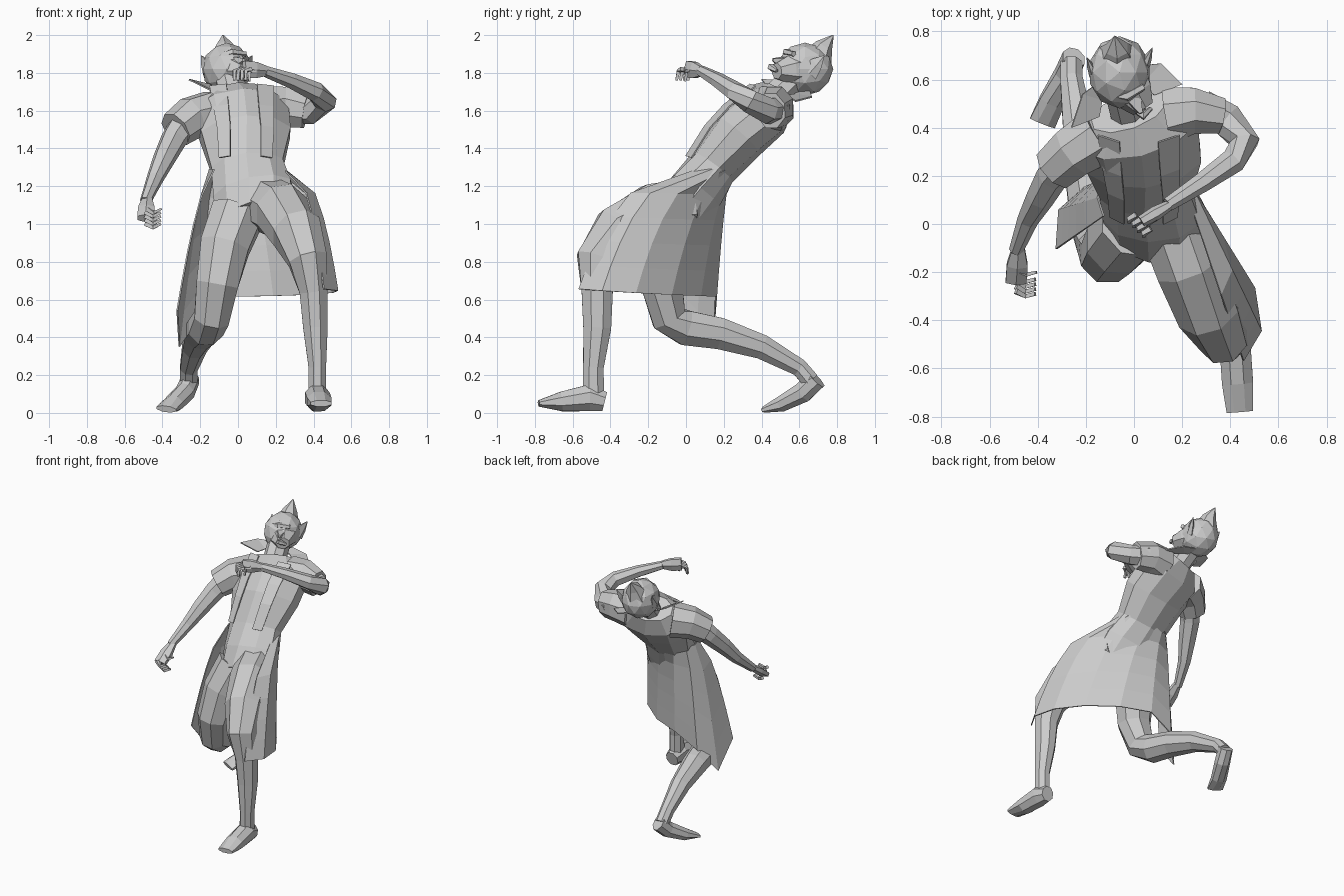
import bpy, bmesh, math
from mathutils import Vector

cube = bpy.data.objects.get("Cube")
if cube:
    bpy.data.objects.remove(cube)

shade = (.6, .6, .6, 1)
gray = bpy.data.materials.new("plain gray")
gray.use_nodes = True
gray.diffuse_color = shade
gray.node_tree.nodes["Principled BSDF"].inputs["Base Color"].default_value = shade

ACROSS = Vector((1, 0, 0))
ALONG = Vector((0, 1, 0))
UP = Vector((0, 0, 1))


def finish(name, bm):
    bmesh.ops.recalc_face_normals(bm, faces=bm.faces)
    mesh = bpy.data.meshes.new(name)
    bm.to_mesh(mesh)
    bm.free()
    mesh.materials.append(gray)
    part = bpy.data.objects.new(name, mesh)
    bpy.context.collection.objects.link(part)
    return part


def blend(values, t):
    """Sample evenly spaced values at t between zero and one."""
    position = t * (len(values) - 1)
    k = min(int(position), len(values) - 2)
    return values[k] + (values[k + 1] - values[k]) * (position - k)


def bridge(bm, rings, closed):
    for lower, upper in zip(rings, rings[1:]):
        count = len(lower)
        for i in range(count if closed else count - 1):
            j = (i + 1) % count
            bm.faces.new((lower[i], lower[j], upper[j], upper[i]))


def loft(name, points, radii, flat=(1, 1), sides=8, side=ACROSS, yaw=(0, 0)):
    """Elliptical rings along a path; radius, flatness and yaw blend along it."""
    bm = bmesh.new()
    points = [Vector(p) for p in points]
    last = len(points) - 1
    rings = []
    for k, point in enumerate(points):
        t = k / last
        tangent = (points[min(k + 1, last)] - points[max(k - 1, 0)]).normalized()
        wide = side + ALONG * blend(yaw, t)
        wide = (wide - tangent * wide.dot(tangent)).normalized()
        radius = blend(radii, t)
        wide, deep = wide * radius, tangent.cross(wide) * radius * blend(flat, t)
        angles = [math.tau * (i + .5) / sides for i in range(sides)]
        rings.append([bm.verts.new(point + wide * math.cos(a) + deep * math.sin(a)) for a in angles])
    bridge(bm, rings, True)
    bm.faces.new(rings[0])
    bm.faces.new(rings[-1])
    return finish(name, bm)


def sheet(name, rows):
    """Thin cloth through rows of points."""
    bm = bmesh.new()
    bridge(bm, [[bm.verts.new(p) for p in row] for row in rows], False)
    part = finish(name, bm)
    cloth = part.modifiers.new("cloth thickness", "SOLIDIFY")
    cloth.thickness = .008
    cloth.offset = 0


def arc(center, toward_left, toward_back, angle):
    return Vector(center) + Vector(toward_left) * math.cos(angle) + Vector(toward_back) * math.sin(angle)


# Leaning torso and neck
loft("torso", [(.1, -.03, 1.04), (.08, .05, 1.17), (.05, .14, 1.3), (.04, .27, 1.47),
               (.01, .4, 1.6), (-.02, .47, 1.68)],
     (.22, .22, .2, .25, .27, .17), (.7, .6), 10, yaw=(-.3, .3))
loft("neck", [(-.02, .46, 1.66), (-.04, .54, 1.74), (-.05, .6, 1.8)], (.08, .08))

# Head tipped back, with jaw, face details, pointed ears and hair peak
head = Vector((-.06, .63, 1.82))
bm = bmesh.new()
bmesh.ops.create_icosphere(bm, subdivisions=2, radius=1)
for vert in bm.verts:
    vert.co = head + Vector((vert.co.x * .13, vert.co.y * .15, vert.co.z * .14))
finish("head", bm)
chin = Vector((.04, .48, 1.81))
loft("jaw", [head, head.lerp(chin, .6), chin], (.12, .09, .05), (.9, .9), 7)
nose_tip = Vector((.03, .46, 1.87))
loft("nose", [head.lerp(nose_tip, .6), nose_tip], (.05, .01), sides=4)
loft("lips", [chin - ACROSS * .05, chin + Vector((0, -.03, .02)), chin + ACROSS * .03],
     (.01, .02, .01), sides=5, side=UP)
loft("brow", [(-.1, .54, 1.89), (-.03, .53, 1.91), (.04, .57, 1.9)], (.015, .02, .015), sides=5, side=UP)
for label, s in (("left", 1), ("right", -1)):
    root = head + Vector((s * .1, s * .02, -.01))
    tip = head + Vector((s * .135, .08 + s * .02, .07))
    loft(label + "_ear", [root, root.lerp(tip, .5), tip], (.06, .04, .004), (.4, .4), 5, UP)
loft("hair_peak", [(-.07, .69, 1.86), (-.07, .73, 1.94), (-.08, .78, 2)], (.09, .05, .003), sides=6)

# Legs: front one planted, rear one bent
loft("left_leg", [(.16, 0, 1.1), (.23, -.17, 1.07), (.31, -.36, .96), (.37, -.47, .81),
                  (.4, -.47, .64), (.41, -.47, .45), (.42, -.49, .24), (.42, -.49, .1)],
     (.15, .15, .14, .11, .08, .07, .05, .05), (1, 1.2))
loft("right_leg", [(0, 0, 1.06), (-.07, -.08, .88), (-.11, -.13, .68), (-.14, -.09, .5),
                   (-.17, 0, .45), (-.2, .18, .42), (-.23, .4, .35), (-.26, .6, .24), (-.26, .66, .17)],
     (.15, .14, .12, .1, .1, .09, .07, .05, .05))

# Feet
loft("left_foot", [(.42, -.43, .06), (.42, -.51, .08), (.43, -.66, .06), (.44, -.78, .05)],
     (.05, .07, .07, .06), (1.1, 1.1, .8, .3))
loft("right_foot", [(-.25, .69, .18), (-.28, .62, .11), (-.34, .51, .05), (-.38, .42, .02)],
     (.05, .06), (1.2, 1.1, .8, .3))

# Long coat skirt, open at the front, sweeping into a dropped right corner
rows = []
steps = 8
for row in range(6):
    drop = row / 5
    points = []
    for i in range(steps + 1):
        angle = -.3 + i / steps * (math.pi + .8)
        waist = arc((.05, .11, 1.29), (.2, 0, 0), (0, .16, 0), angle)
        hem = arc((.1, -.22, .64), (.41, -.28, .01), (.13, .27, -.02), angle)
        hem.z -= .28 * max(0, -math.cos(angle)) ** 8
        point = waist.lerp(hem, drop ** (.5 - .15 * math.cos(angle)))
        point.z = waist.z + (hem.z - waist.z) * drop
        points.append(point)
    rows.append(points)
sheet("coat_skirt", rows)

# Flared collar
rows = []
for spread in (.5, 1):
    points = [arc((-.03, .49, 1.68), (.23 * spread, .09 * spread, 0), (-.03, .16 * spread, 0),
                  math.pi * i / 4) for i in range(5)]
    for point in points:
        point.z += .02 * spread - .25 * point.x * spread
    rows.append(points)
sheet("collar", rows)

# Lapels and sleeves
for label, s in (("left", 1), ("right", -1)):
    front = [Vector((.02, .34, 1.74)), Vector((.03, .2, 1.63)), Vector((.04, .1, 1.52)), Vector((.04, 0, 1.36))]
    sheet(label + "_lapel", [[p + ACROSS * s * .08, p + Vector((s * (.17 - .01 * k), .03, -.01))]
                             for k, p in enumerate(front)])
loft("left_sleeve", [(.14, .45, 1.61), (.25, .47, 1.62), (.36, .45, 1.6)], (.13, .1), (1, .8), side=UP)
loft("right_sleeve", [(-.14, .37, 1.58), (-.25, .3, 1.56), (-.33, .23, 1.5)], (.13, .1), side=UP)

# Arms
loft("left_arm", [(.28, .48, 1.61), (.39, .43, 1.6), (.46, .34, 1.65), (.41, .26, 1.7),
                  (.28, .17, 1.76), (.14, .08, 1.81)], (.08, .06, .03), sides=7, side=UP)
loft("right_arm", [(-.27, .28, 1.55), (-.34, .2, 1.45), (-.39, .11, 1.35), (-.44, .02, 1.24),
                   (-.49, -.11, 1.12)], (.08, .06, .03), sides=7)

# Hands: palm, four curled fingers and a thumb
hands = {
    "left": [Vector((.15, .08, 1.81)), Vector((.03, .01, 1.82)), Vector((.01, .04, 1.82)),
             Vector((-.03, -.02, -.01)), Vector((-.03, -.03, -.06)), Vector((1, -1, 0))],
    "right": [Vector((-.48, -.1, 1.13)), Vector((-.49, -.24, 1.03)), Vector((-.49, -.22, 1)),
              Vector((.04, -.02, -.02)), Vector((.08, -.01, 0)), Vector((0, -1, 1))]}
for label, (wrist, knuckles, first, bend, curl, spacing) in hands.items():
    loft(label + "_palm", [wrist, wrist.lerp(knuckles, .5), knuckles], (.03, .05, .05), (.7, .5),
         6, UP if label == "left" else ACROSS)
    for i, finger in enumerate(("index", "middle", "ring", "little")):
        base = first + spacing * i * .02
        loft(f"{label}_{finger}_finger", [base, base + bend, base + curl], (.015, .01), sides=4, side=ALONG)
    base = wrist.lerp(knuckles, .5) - ALONG * .02
    loft(label + "_thumb", [base, base + bend, base + curl], (.016, .008), sides=4, side=ALONG)
